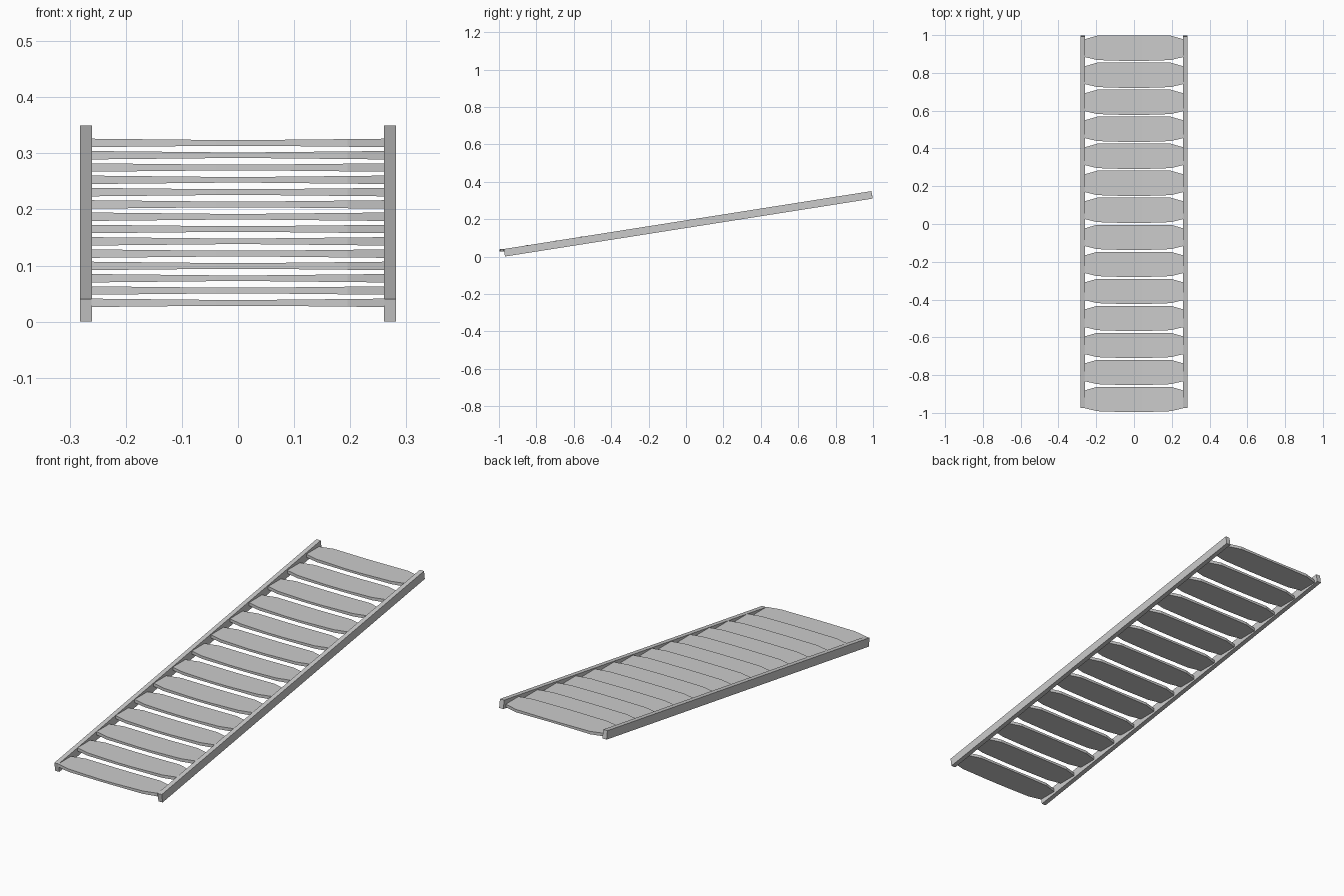
import bpy, bmesh, math
from mathutils import Matrix, Vector

if "Cube" in bpy.data.objects:
    bpy.data.objects.remove(bpy.data.objects["Cube"])

def add_object(name, bm):
    bmesh.ops.recalc_face_normals(bm, faces=bm.faces)
    mesh = bpy.data.meshes.new(name)
    bm.to_mesh(mesh)
    bm.free()
    obj = bpy.data.objects.new(name, mesh)
    bpy.context.collection.objects.link(obj)
    return obj

# Side rails: long bars tilted up towards the back
TILT = math.radians(8.95)
LENGTH, DEPTH, WIDTH = 1.99, 0.0405, 0.022

def rail(name, x):
    bm = bmesh.new()
    bmesh.ops.create_cube(bm, size=1)
    bmesh.ops.scale(bm, vec=Vector((WIDTH, LENGTH, DEPTH)), verts=bm.verts)
    bmesh.ops.rotate(bm, matrix=Matrix.Rotation(TILT, 3, 'X'), verts=bm.verts)
    bmesh.ops.translate(bm, vec=Vector((x, 0.012, 0.175)), verts=bm.verts)
    return add_object(name, bm)

rail("left_rail", -0.271)
rail("right_rail", 0.271)

# Treads: level planks, narrowed at the ends and worn thin in the middle
# Each station is x, front edge, back edge, half thickness
STATIONS = [(-0.261, -0.047, 0.047, 0.0075), (-0.195, -0.063, 0.066, 0.0068),
            (-0.04, -0.068, 0.066, 0.0052), (0.04, -0.068, 0.066, 0.0052),
            (0.195, -0.063, 0.066, 0.0068), (0.261, -0.047, 0.047, 0.0075)]
COUNT = 14

def tread(name, y, z):
    bm = bmesh.new()
    rings = [[bm.verts.new((x, y + dy, z + dz))
              for dy, dz in ((f, -t), (b, -t), (b, t), (f, t))]
             for x, f, b, t in STATIONS]
    for a, b in zip(rings, rings[1:]):
        for i in range(4):
            j = (i + 1) % 4
            bm.faces.new((a[i], a[j], b[j], b[i]))
    bm.faces.new(rings[0])
    bm.faces.new(rings[-1])
    return add_object(name, bm)

for i in range(COUNT):
    t = i / (COUNT - 1)
    tread(f"tread_{i + 1:02d}", -0.928 + 1.859 * t, 0.0335 + 0.285 * t)
